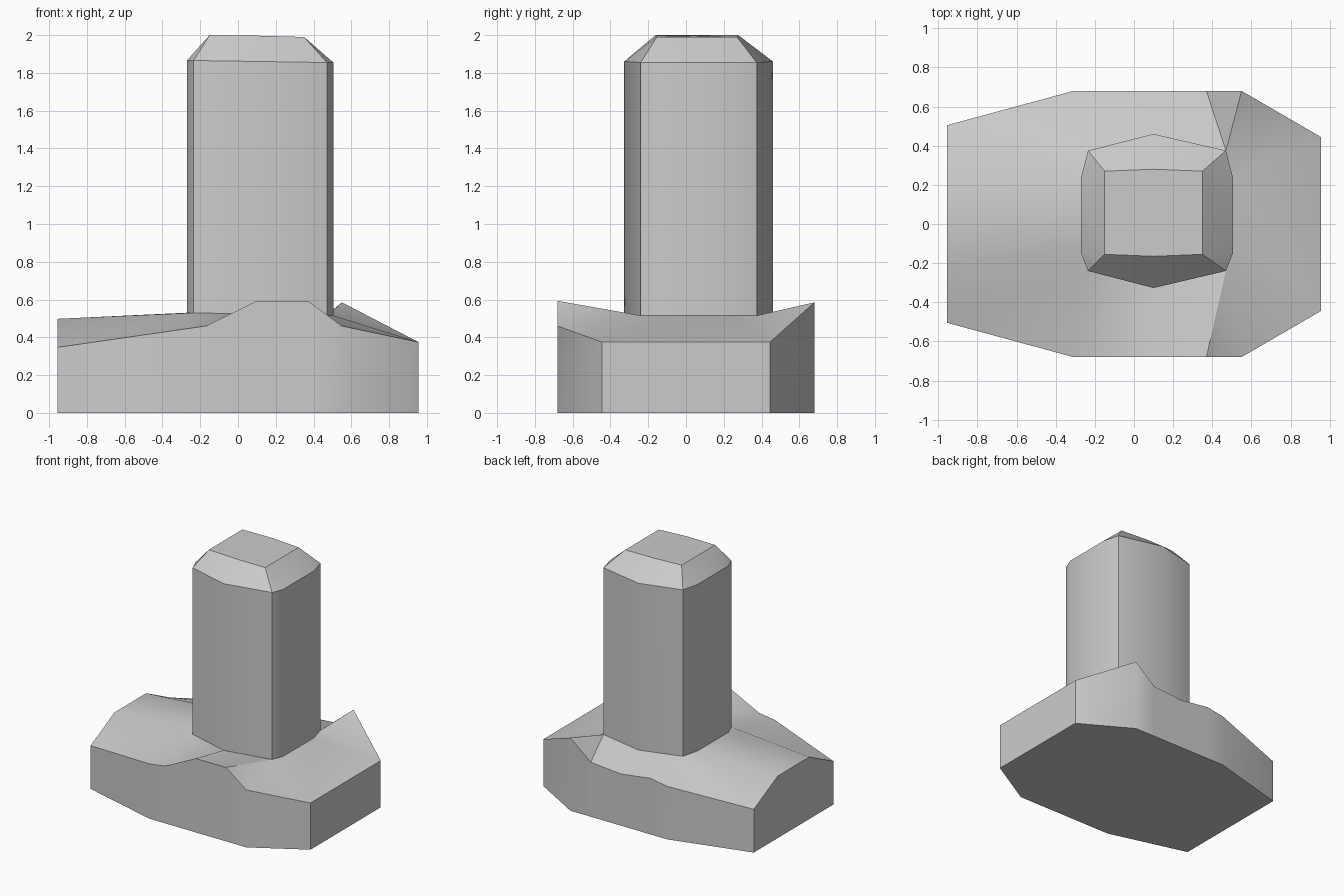
import bpy, bmesh, math

if "Cube" in bpy.data.objects:
    bpy.data.objects.remove(bpy.data.objects["Cube"])


def skin(name, rings, cap_first=False, cap_last=False):
    """Join equal-length rings of points into a shell; repeated points give triangles."""
    bm = bmesh.new()
    cache = {}

    def vert(p):
        if p not in cache:
            cache[p] = bm.verts.new(p)
        return cache[p]

    def face(points):
        unique = list(dict.fromkeys(points))
        if len(unique) > 2:
            bm.faces.new([vert(p) for p in unique])

    for low, high in zip(rings, rings[1:]):
        for i in range(len(low)):
            j = (i + 1) % len(low)
            face([low[i], low[j], high[j], high[i]])
    if cap_first:
        face(rings[0][::-1])
    if cap_last:
        face(rings[-1])
    bmesh.ops.recalc_face_normals(bm, faces=bm.faces)
    mesh = bpy.data.meshes.new(name)
    bm.to_mesh(mesh)
    bm.free()
    obj = bpy.data.objects.new(name, mesh)
    bpy.context.collection.objects.link(obj)
    bpy.ops.object.select_all(action='DESELECT')
    obj.select_set(True)
    bpy.context.view_layer.objects.active = obj
    bpy.ops.object.shade_smooth_by_angle(angle=math.radians(35))
    return obj


# column cross-section, counter-clockwise from the right side
section = [(.505, -.15), (.505, .24), (.47, .375), (.10, .46), (-.235, .375),
           (-.27, .24), (-.27, -.15), (-.235, -.24), (.10, -.327), (.47, -.24)]
foot = [(x, y, .525 - .02 * x) for x, y in section]
shoulder = [(x, y, 1.862 - .015 * x) for x, y in section]

# small plateau on top of the column, one point per section point
L, R, F, B = (-.15, 2.0), (.35, 1.99), -.155, .27
right_f, right_b = (R[0], F, R[1]), (R[0], B, R[1])
left_f, left_b = (L[0], F, L[1]), (L[0], B, L[1])
mid_f, mid_b = (.10, F - .01, 1.997), (.10, B + .01, 1.997)
plateau = [right_f, right_b, right_b, mid_b, left_b,
           left_b, left_f, left_f, mid_f, right_f]
skin("column", [foot, shoulder, plateau], cap_last=True)

# uneven upper rim of the plinth, counter-clockwise from the front right
rim = [(.955, -.445, .375), (.955, .445, .375), (.55, .68, .585), (.37, .68, .437),
       (.10, .68, .415), (-.16, .68, .45), (-.31, .68, .425), (-.955, .505, .347),
       (-.955, .2, .498), (-.955, -.2, .498), (-.955, -.505, .347),
       (-.31, -.68, .44), (-.17, -.68, .46), (.10, -.68, .593),
       (.37, -.68, .593), (.55, -.68, .46)]
# which rim point meets which point of the column foot
pairs = [(0, 9), (0, 0), (1, 1), (1, 2), (2, 2), (3, 2), (4, 3), (5, 4), (6, 4),
         (7, 4), (8, 5), (9, 6), (10, 7), (11, 7), (12, 7), (13, 8), (14, 9), (15, 9)]
rim_ring = [rim[a] for a, b in pairs]
floor_ring = [(x, y, 0.0) for x, y, z in rim_ring]
inner_ring = [foot[b] for a, b in pairs]
skin("plinth", [floor_ring, rim_ring, inner_ring], cap_first=True)
